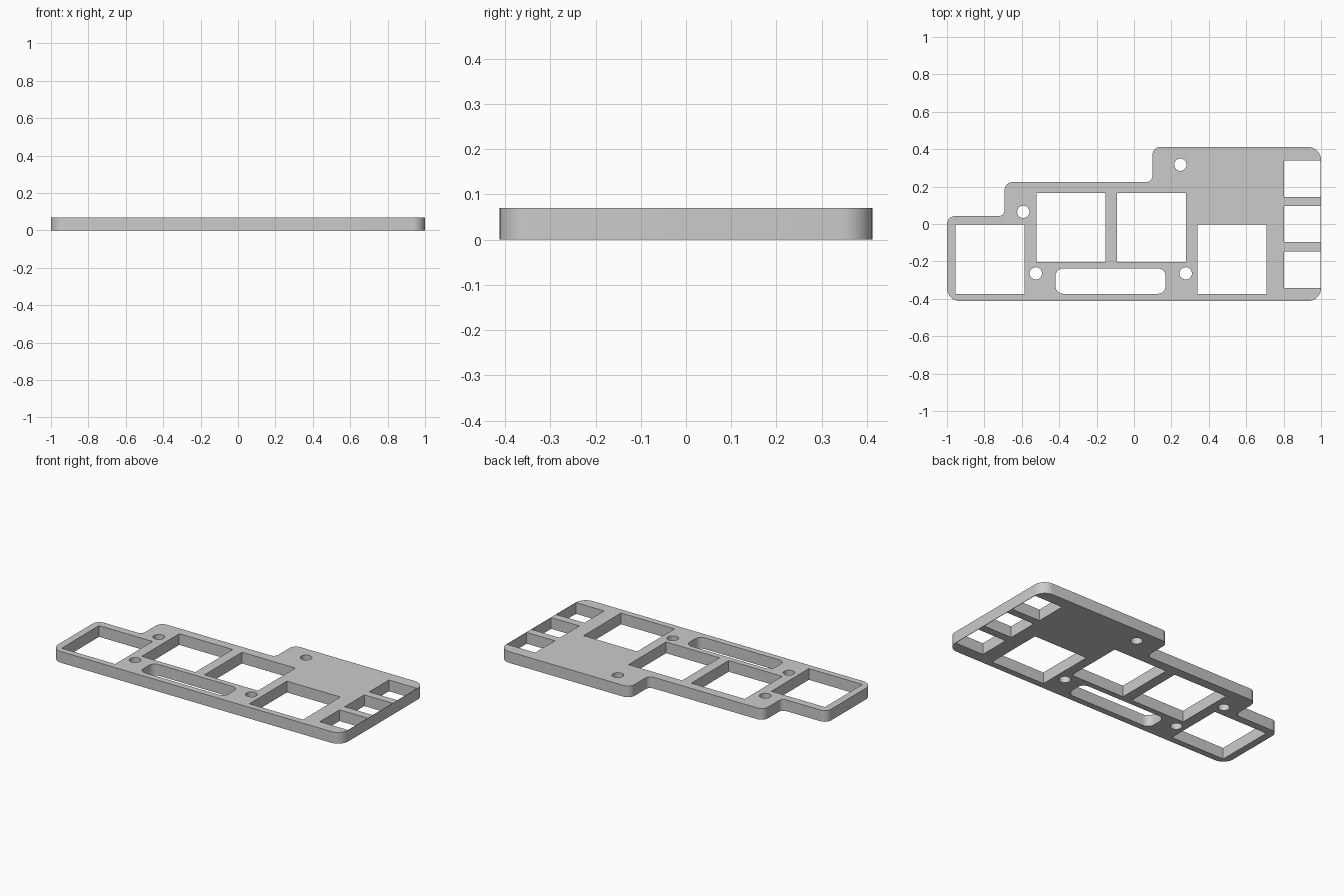
import bpy, bmesh, math
from mathutils import Vector

cube = bpy.data.objects.get("Cube")
if cube:
    bpy.data.objects.remove(cube)

THICK = 0.07


def rounded(corners):
    """Closed outline from (x, y, radius) corners; radius 0 stays sharp."""
    pts = []
    for i, (x, y, r) in enumerate(corners):
        p = Vector((x, y))
        if r == 0:
            pts.append(p)
            continue
        a = (Vector(corners[i - 1][:2]) - p).normalized()
        b = (Vector(corners[(i + 1) % len(corners)][:2]) - p).normalized()
        centre = p + (a + b) * r
        for k in range(9):
            t = k / 8 * math.pi / 2
            pts.append(centre - b * r * math.cos(t) - a * r * math.sin(t))
    return pts


def rect(x0, x1, y0, y1, r=0):
    return rounded([(x0, y0, r), (x1, y0, r), (x1, y1, r), (x0, y1, r)])


def circle(x, y, r, n=32):
    return [Vector((x + r * math.cos(k * math.tau / n),
                    y + r * math.sin(k * math.tau / n))) for k in range(n)]


# Stepped outer edge of the plate
loops = [rounded([
    (-1, -0.412, 0.07), (1, -0.412, 0.07), (1, 0.412, 0.07),
    (0.098, 0.412, 0.045), (0.098, 0.225, 0.03),
    (-0.692, 0.225, 0.045), (-0.692, 0.043, 0.03), (-1, 0.043, 0.045)])]

# Four large square openings
for x, top in ((-0.955, -0.004), (-0.522, 0.167), (-0.09, 0.167), (0.34, -0.004)):
    loops.append(rect(x, x + 0.369, top - 0.369, top))

# Three small openings behind the thin right wall
for y in (-0.244, 0, 0.242):
    loops.append(rect(0.803, 0.997, y - 0.097, y + 0.097))

# Rounded slot and screw holes
loops.append(rect(-0.42, 0.169, -0.373, -0.237, 0.042))
for x, y in ((-0.592, 0.065), (0.248, 0.317), (-0.525, -0.264), (0.277, -0.264)):
    loops.append(circle(x, y, 0.033))

# Filled, extruded profile turned into a mesh
curve = bpy.data.curves.new("plate_profile", "CURVE")
curve.dimensions = "2D"
curve.fill_mode = "BOTH"
curve.extrude = THICK / 2
for loop in loops:
    spline = curve.splines.new("POLY")
    spline.points.add(len(loop) - 1)
    for point, co in zip(spline.points, loop):
        point.co = (co.x, co.y, 0, 1)
    spline.use_cyclic_u = True
helper = bpy.data.objects.new("plate_profile", curve)
bpy.context.collection.objects.link(helper)
mesh = bpy.data.meshes.new_from_object(
    helper.evaluated_get(bpy.context.evaluated_depsgraph_get()))
bpy.data.objects.remove(helper)

bm = bmesh.new()
bm.from_mesh(mesh)
bmesh.ops.remove_doubles(bm, verts=bm.verts, dist=0.0002)
bmesh.ops.recalc_face_normals(bm, faces=bm.faces)
bmesh.ops.translate(bm, verts=bm.verts, vec=(0, 0, THICK / 2))
bm.to_mesh(mesh)
bm.free()

plate = bpy.data.objects.new("mounting_plate", mesh)
bpy.context.collection.objects.link(plate)

grey = bpy.data.materials.new("light grey")
grey.use_nodes = True
colour = (0.6, 0.6, 0.6, 1)
grey.diffuse_color = colour
grey.node_tree.nodes["Principled BSDF"].inputs["Base Color"].default_value = colour
mesh.materials.clear()
mesh.materials.append(grey)

# Smooth rounded corners, sharp plate edges
bpy.ops.object.select_all(action="DESELECT")
plate.select_set(True)
bpy.context.view_layer.objects.active = plate
bpy.ops.object.shade_smooth_by_angle(angle=math.radians(30))
